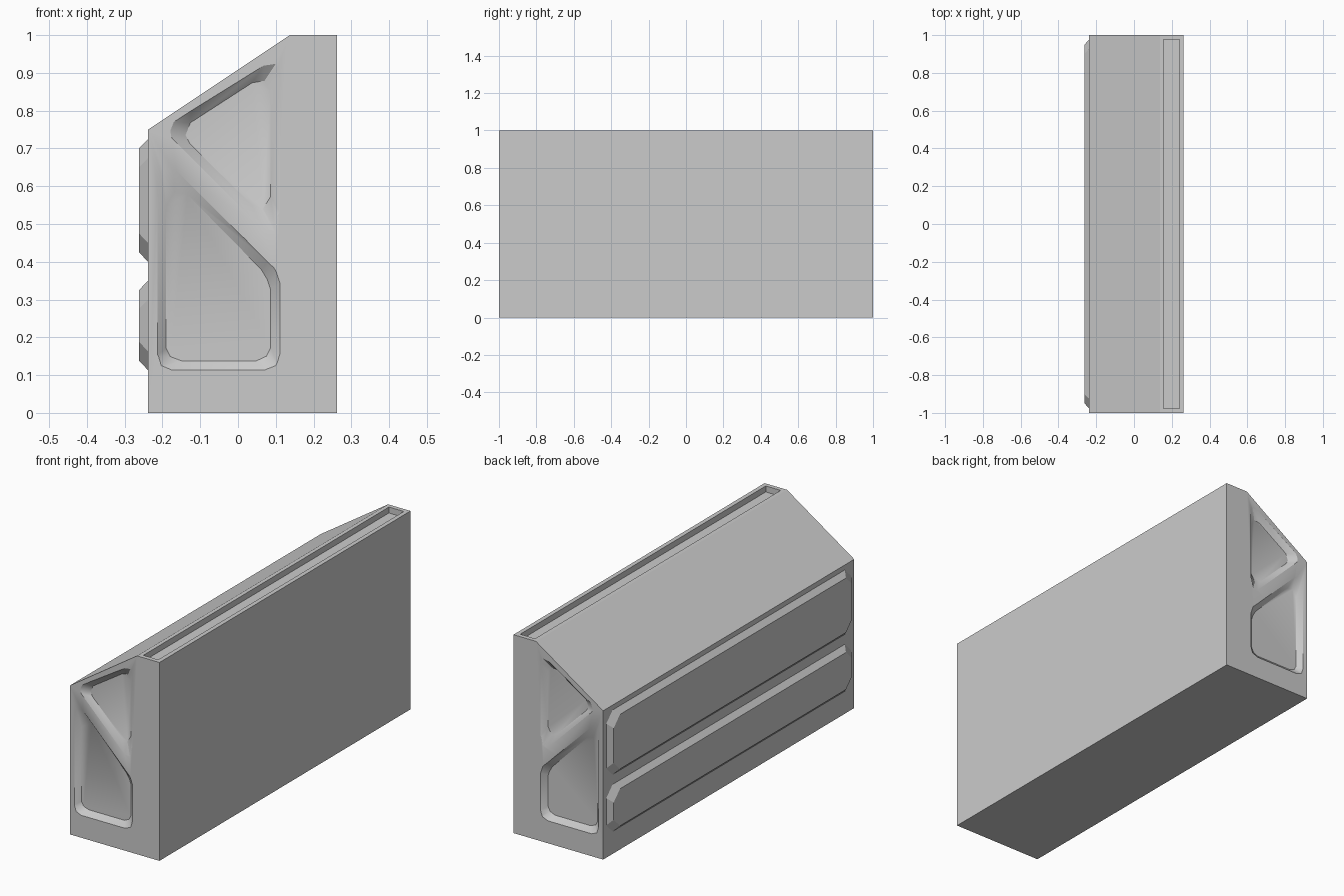
import bpy, bmesh, math

if "Cube" in bpy.data.objects:
    bpy.data.objects.remove(bpy.data.objects["Cube"])


def loft(name, rings):
    """Closed solid through a list of matching point rings."""
    bm = bmesh.new()
    loops = [[bm.verts.new(p) for p in ring] for ring in rings]
    n = len(loops[0])
    for a, b in zip(loops, loops[1:]):
        for i in range(n):
            j = (i + 1) % n
            bm.faces.new((a[i], a[j], b[j], b[i]))
    bm.faces.new(loops[0])
    bm.faces.new(loops[-1])
    bmesh.ops.recalc_face_normals(bm, faces=bm.faces)
    mesh = bpy.data.meshes.new(name)
    bm.to_mesh(mesh)
    bm.free()
    obj = bpy.data.objects.new(name, mesh)
    bpy.context.collection.objects.link(obj)
    return obj


def carve(target, cutter):
    cutter.hide_render = True
    mod = target.modifiers.new("cut", 'BOOLEAN')
    mod.operation = 'DIFFERENCE'
    mod.solver = 'EXACT'
    mod.object = cutter
    bpy.context.view_layer.objects.active = target
    bpy.ops.object.modifier_apply(modifier=mod.name)
    bpy.data.objects.remove(cutter, do_unlink=True)


# Main body: sloped-shoulder profile swept along y
profile = [(-0.238, 0), (0.262, 0), (0.262, 1), (0.137, 1), (-0.238, 0.75)]
body = loft("barrier_body", [[(x, y, z) for x, z in profile] for y in (-1, 1)])

# Long slot in the top
slot = [(0.157, -0.978), (0.24, -0.978), (0.24, 0.978), (0.157, 0.978)]
carve(body, loft("slot_cutter", [[(x, y, z) for x, y in slot] for z in (0.97, 1.05)]))

# Bevelled end pockets: (rim outline, floor outline)
upper = (
    [(0.068, 0.919), (0.1, 0.924), (0.111, 0.898), (0.111, 0.532), (0.098, 0.482),
     (0.068, 0.485), (-0.174, 0.726), (-0.179, 0.747), (-0.17, 0.77)],
    [(0.038, 0.874), (0.07, 0.879), (0.086, 0.85), (0.086, 0.572), (0.066, 0.54),
     (0.036, 0.551), (-0.128, 0.713), (-0.139, 0.735), (-0.126, 0.768)])
lower = (
    [(-0.213, 0.154), (-0.203, 0.125), (-0.174, 0.113), (0.07, 0.113), (0.1, 0.125),
     (0.111, 0.156), (0.111, 0.344), (0.1, 0.376), (0.078, 0.4), (-0.163, 0.641),
     (-0.198, 0.646), (-0.213, 0.6)],
    [(-0.19, 0.17), (-0.179, 0.149), (-0.15, 0.138), (0.049, 0.138), (0.075, 0.15),
     (0.086, 0.172), (0.086, 0.328), (0.078, 0.352), (0.062, 0.379), (-0.134, 0.578),
     (-0.168, 0.586), (-0.19, 0.546)])
DEPTH = 0.025
for rim, floor in (upper, lower):
    for side in (-1, 1):
        outer = [(a + (a - c) * 0.4, side * (1 + DEPTH * 0.4), b + (b - d) * 0.4)
                 for (a, b), (c, d) in zip(rim, floor)]
        inner = [(c, side * (1 - DEPTH), d) for c, d in floor]
        carve(body, loft("pocket_cutter", [outer, inner]))

bpy.ops.object.select_all(action='DESELECT')
body.select_set(True)
bpy.context.view_layer.objects.active = body
bpy.ops.object.shade_smooth_by_angle(angle=math.radians(30))


# Raised chamfered panels on the left side
def panel_ring(x, hy, z0, z1, cut=0.05):
    return [(x, y, z) for y, z in (
        (-hy + cut, z0), (hy - cut, z0), (hy, z0 + cut), (hy, z1 - cut),
        (hy - cut, z1), (-hy + cut, z1), (-hy, z1 - cut), (-hy, z0 + cut))]


for name, z0, z1 in (("upper_side_panel", 0.4, 0.725), ("lower_side_panel", 0.113, 0.35)):
    loft(name, [panel_ring(-0.238, 0.975, z0, z1),
                panel_ring(-0.262, 0.95, z0 + 0.025, z1 - 0.025)])
